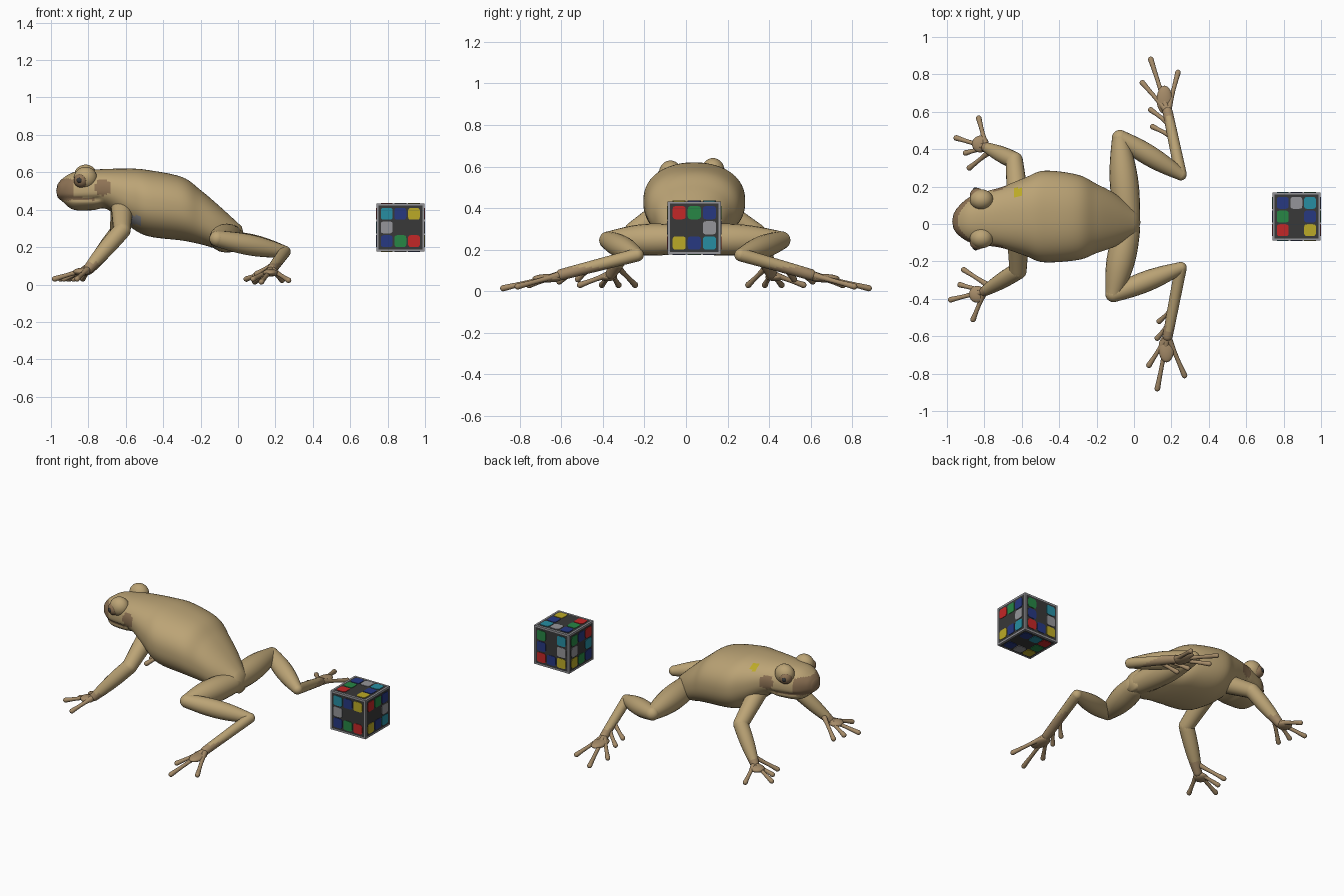
import bpy, bmesh, math
from mathutils import Vector

if "Cube" in bpy.data.objects:
    bpy.data.objects.remove(bpy.data.objects["Cube"])


def material(name, *rgb):
    mat = bpy.data.materials.new(name)
    mat.use_nodes = True
    mat.diffuse_color = (*rgb, 1)
    mat.node_tree.nodes["Principled BSDF"].inputs["Base Color"].default_value = (*rgb, 1)
    return mat


tan = material("tan skin", .5, .37, .18)
toe_tan = material("toe tan", .38, .26, .14)
brown = material("brown patch", .27, .17, .09)
charcoal = material("charcoal", .04, .04, .04)
silver = material("silver grey", .3, .3, .32)
red = material("red", .55, .02, .02)
green = material("green", .02, .24, .06)
blue = material("blue", .02, .04, .22)
teal = material("teal", .02, .27, .36)
yellow = material("yellow", .5, .4, .02)


def loft(bm, rings, start, end, index=0):
    """Skin a list of rings and close both ends with a fan."""
    rows = [[bm.verts.new(p) for p in ring] for ring in rings]
    count = len(rows[0])
    faces = []
    for i in range(count):
        j = (i + 1) % count
        for a, b in zip(rows, rows[1:]):
            faces.append(bm.faces.new((a[i], a[j], b[j], b[i])))
    for row, point in ((rows[0], start), (rows[-1], end)):
        pole = bm.verts.new(point)
        for i in range(count):
            faces.append(bm.faces.new((row[i], row[(i + 1) % count], pole)))
    for face in faces:
        face.material_index = index


def finish(name, bm, mats, rule=None, smooth=True):
    """Colour the faces by rule and make the object."""
    bmesh.ops.recalc_face_normals(bm, faces=bm.faces)
    for face in bm.faces:
        face.smooth = smooth
        if rule:
            face.material_index = rule(face.calc_center_median())
    mesh = bpy.data.meshes.new(name)
    bm.to_mesh(mesh)
    bm.free()
    for mat in mats:
        mesh.materials.append(mat)
    bpy.context.collection.objects.link(bpy.data.objects.new(name, mesh))


def resample(points, steps):
    """Catmull-Rom curve through points of any dimension."""
    p = [Vector(q) for q in points]
    p = [p[0] * 2 - p[1]] + p + [p[-1] * 2 - p[-2]]
    out = []
    for a, b, c, d in zip(p, p[1:], p[2:], p[3:]):
        for t in (k / steps for k in range(steps)):
            out.append(b + ((c - a) * t + (a * 2 - b * 5 + c * 4 - d) * t ** 2
                            + (b * 3 - a - c * 3 + d) * t ** 3) / 2)
    return out + [p[-2]]


def squircle(sides, power):
    """Unit outline: power 1 is a circle, smaller is squarer."""
    angles = [math.tau * (k + .5) / sides for k in range(sides)]
    return [[math.copysign(abs(w) ** power, w) for w in (math.cos(a), math.sin(a))]
            for a in angles]


def bone(bm, a, b, ra, rb, bulge):
    """Round-ended limb segment with a swelling in the middle."""
    axis = (b - a).normalized()
    side = axis.orthogonal().normalized()
    up = axis.cross(side)
    caps = [math.pi / 2 * k / 5 for k in range(5)]
    stations = [(a - axis * ra * math.sin(t), ra * math.cos(t)) for t in reversed(caps)]
    stations += [(a.lerp(b, t), ra + (rb - ra) * t + bulge * math.sin(math.pi * t))
                 for t in (k / 12 for k in range(1, 12))]
    stations += [(b + axis * rb * math.sin(t), rb * math.cos(t)) for t in caps]
    rings = [[c + (side * u + up * v) * r for u, v in squircle(20, 1)] for c, r in stations]
    loft(bm, rings, a - axis * ra, b + axis * rb)


def ellipsoid(name, centre, size, mat):
    bm = bmesh.new()
    bmesh.ops.create_uvsphere(bm, u_segments=32, v_segments=20, radius=1)
    bmesh.ops.scale(bm, vec=size, verts=bm.verts)
    bmesh.ops.translate(bm, vec=centre, verts=bm.verts)
    finish(name, bm, [mat])


# Body and head: x, centre height, half width, half height
sections = [
    (-.965, .5, .04, .035), (-.94, .505, .075, .06), (-.88, .5, .12, .1),
    (-.78, .505, .147, .108), (-.7, .51, .165, .108), (-.58, .465, .21, .155),
    (-.48, .435, .245, .177), (-.3, .405, .228, .17), (-.2, .36, .185, .145),
    (-.1, .305, .14, .115), (.02, .25, .06, .06)]
MOUTH = .458


def body_ring(x, z, w, h):
    middle = .04 - .12 * (x + .5) ** 2
    ring = []
    for u, v in squircle(64, .88):
        height = z + v * h
        # Crease along the lips
        if x < -.74:
            u *= 1 - .1 * math.exp(-((height - MOUTH) / .012) ** 2)
        ring.append(Vector((x, middle + u * w, height)))
    return ring


def body_colour(c):
    lips = c.x < -.76 and abs(c.z - MOUTH) < .008
    snout = c.x < -.88 and MOUTH < c.z < .565
    eardrum = math.hypot(c.x + .72, c.z - .52) < .045
    if lips or snout or eardrum:
        return 1
    if c.y < 0 and abs(c.x + .56) < .05 and abs(c.z - .345) < .025:
        return 2
    return 3 if c.z > .5 and math.hypot(c.x + .62, c.y - .17) < .025 else 0


bm = bmesh.new()
rings = [body_ring(*s) for s in resample(sections, 6)]
loft(bm, rings, (-.972, .015, .5), (.035, .01, .25))
finish("body", bm, [tan, brown, silver, yellow], body_colour)

# Eyes: lid bulge, iris and pupil
for label, side, y in (("right", -1, -.075), ("left", 1, .13)):
    z = .575 + side * .006
    ellipsoid(label + "_eyelid", (-.815, y, z), (.062, .055, .06), tan)
    ellipsoid(label + "_iris", (-.838, y + side * .022, z - .012), [.04] * 3, brown)
    ellipsoid(label + "_pupil", (-.847, y + side * .05, z - .012), [.016] * 3, charcoal)


def limb(name, parts, joints, radii, bulges, tips, web):
    """Chain of bones ending in a palm and a fan of digits."""
    joints = [Vector(j) for j in joints]
    for i, part in enumerate(parts):
        bm = bmesh.new()
        bone(bm, joints[i], joints[i + 1], radii[i], radii[i + 1], bulges[i])
        finish(name + "_" + part, bm, [tan, toe_tan], lambda c: int(c.z < .115))
    root = joints[-1]
    bm = bmesh.new()
    for k, tip in enumerate(tips):
        # The fourth and fifth digits branch off further up
        start = root.lerp(joints[-2], .2 * max(0, k - 2))
        bone(bm, start, tip, .02, .015, -.006)
    finish(name + "_digits", bm, [toe_tan])
    centre = root.lerp(sum(tips[:3], Vector()) / 3, .3)
    ellipsoid(name + "_palm", centre, web, toe_tan)


# Hind legs: the right one is a mirror image with its own knee and ankle
toes = [(.09, .88), (.235, .81), (.045, .755), (.09, .61), (.1, .52)]
for label, side, knee, ankle, shift in (
        ("left", 1, (-.075, .46, .245), (.25, .265, .175), 0),
        ("right", -1, (-.11, -.375, .245), (.25, -.235, .175), .035)):
    tips = [Vector((x + shift, side * y, .12 - .12 * y)) for x, y in toes]
    limb(label + "_hind", ("thigh", "shank", "foot"),
         ((-.035, side * .03, .25), knee, ankle, (.18, side * .6, .08)),
         (.068, .043, .032, .027), (.02, .018, 0), tips, (.042, .075, .02))

# Front legs
fingers = [(-.95, .46), (-.83, .565), (-.9, .38), (-.88, .3)]
for label, side, y, elbow, wrist in (
        ("left", 1, .12, (-.64, .34, .28), (-.79, .41, .085)),
        ("right", -1, -.06, (-.62, -.25, .29), (-.8, -.36, .085))):
    shift = min(side, 0)
    tips = [Vector((x + shift * .03, side * (y + shift * .055), .03)) for x, y in fingers]
    limb(label + "_front", ("upper_arm", "forearm"), ((-.62, y, .42), elbow, wrist),
         (.06, .046, .027), (0, .006), tips, (.045, .045, .02))

# Puzzle cube: grey edges with a charcoal panel on every side
SIZE, CENTRE = .256, Vector((.868, .04, .305))
bm = bmesh.new()
bmesh.ops.create_cube(bm, size=SIZE)
bmesh.ops.translate(bm, verts=bm.verts, vec=CENTRE)
panels = bm.faces[:]
bmesh.ops.inset_individual(bm, faces=panels, thickness=.015)
for face in panels:
    face.material_index = 1
finish("puzzle_cube", bm, [silver, charcoal], smooth=False)

# Stickers: one row-by-row string per side
palette = {"R": red, "G": green, "B": blue, "C": teal, "Y": yellow, "S": silver}
X, Y, Z = Vector((1, 0, 0)), Vector((0, 1, 0)), Vector((0, 0, 1))
sides = {"front": (X, Z, "CBYS..BGR"), "right": (Y, Z, "RGB..SYBC"), "top": (X, Y, "BSCG.BR.Y"),
         "back": (-X, Z, "G.CB.SRBY"), "left": (-Y, Z, "GBRS.CYGB"), "bottom": (X, -Y, "YSBG..RCB")}
for side, (u, v, code) in sides.items():
    normal = u.cross(v)
    bm = bmesh.new()
    for k, letter in enumerate(code):
        if letter in palette:
            middle = CENTRE + normal * SIZE / 2 + (u * (k % 3 - 1) + v * (1 - k // 3)) * .073
            ends = [middle - normal * .002, middle + normal * .003]
            rings = [[end + (u * a + v * b) * .032 for a, b in squircle(16, .4)] for end in ends]
            loft(bm, rings, *ends, list(palette).index(letter))
    finish(side + "_stickers", bm, palette.values(), smooth=False)
